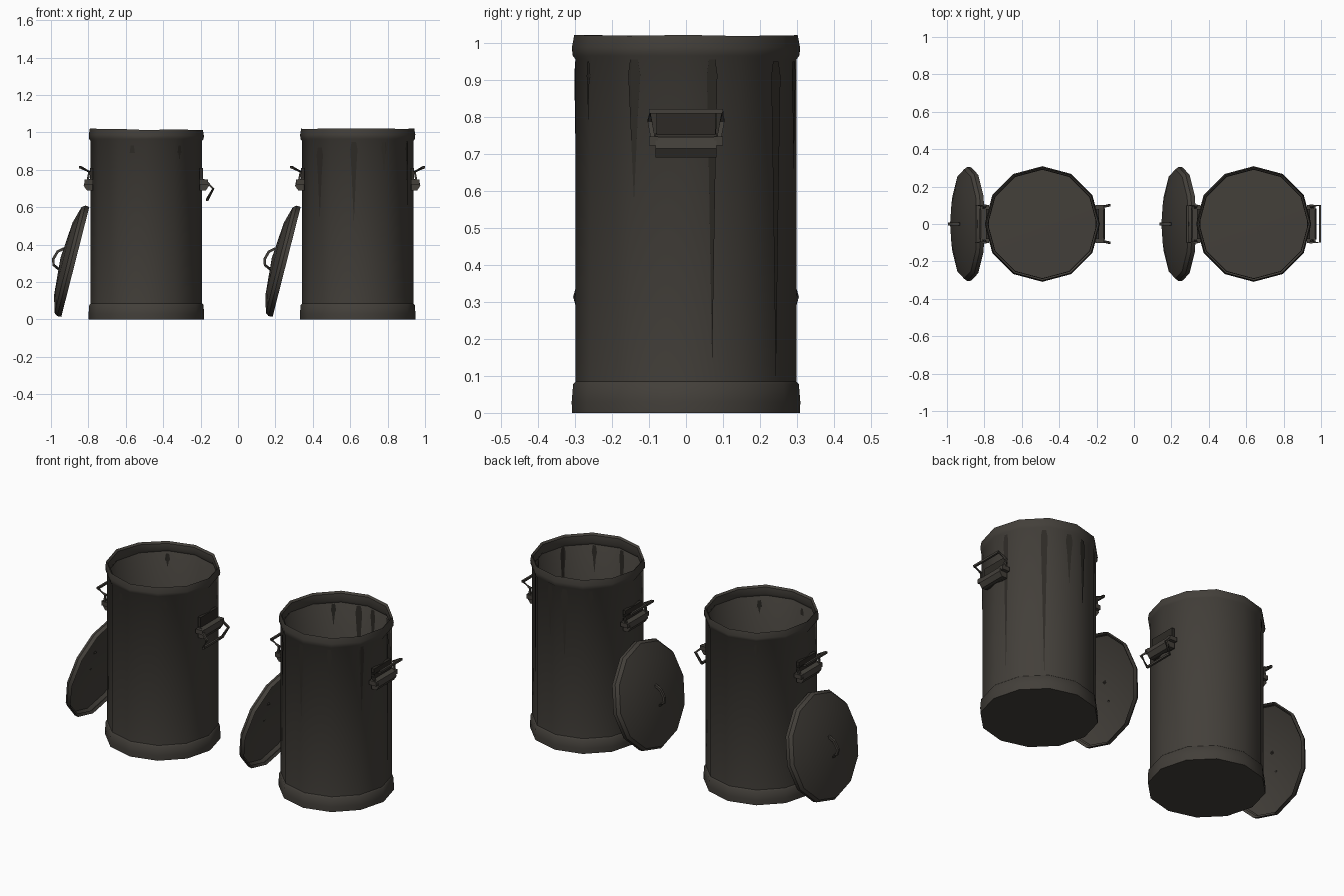
import bpy, bmesh, math, random
from mathutils import Matrix, Vector

if "Cube" in bpy.data.objects:
    bpy.data.objects.remove(bpy.data.objects["Cube"])

random.seed(4)
SIDES = 12


def material(name, col):
    m = bpy.data.materials.new(name)
    m.diffuse_color = (*col, 1)
    m.use_nodes = True
    m.node_tree.nodes["Principled BSDF"].inputs["Base Color"].default_value = m.diffuse_color
    return m


METAL = material("dull metal", (0.056, 0.050, 0.042))
DARK = material("dark dented metal", (0.026, 0.023, 0.019))


def finish(bm, name, mat, matrix, smooth=None):
    me = bpy.data.meshes.new(name)
    bm.to_mesh(me)
    bm.free()
    ob = bpy.data.objects.new(name, me)
    bpy.context.collection.objects.link(ob)
    me.materials.append(mat)
    ob.matrix_world = matrix
    if smooth:
        bpy.ops.object.select_all(action='DESELECT')
        ob.select_set(True)
        bpy.context.view_layer.objects.active = ob
        bpy.ops.object.shade_smooth_by_angle(angle=math.radians(smooth))
    return ob


def lathe(name, profile, matrix, mat=METAL, jitter=0.0, smooth=40):
    """Revolve an (r, z) profile; r = 0 becomes a single pole."""
    bm = bmesh.new()
    rings = []
    wobble = [random.uniform(-jitter, jitter) for _ in range(SIDES)]
    for r, z in profile:
        if r == 0:
            rings.append([bm.verts.new((0, 0, z))] * SIDES)
            continue
        ring = []
        for i in range(SIDES):
            a = math.tau * i / SIDES
            dz = wobble[i] - jitter if z > 0.98 else 0   # uneven rim
            ring.append(bm.verts.new((r * math.cos(a), r * math.sin(a), z + dz)))
        rings.append(ring)
    for lo, hi in zip(rings, rings[1:]):
        for i in range(SIDES):
            j = (i + 1) % SIDES
            bm.faces.new(list(dict.fromkeys((lo[i], lo[j], hi[j], hi[i]))))
    return finish(bm, name, mat, matrix, smooth)


def bar(name, points, matrix, w=0.012, mat=METAL):
    """Square bar along a path."""
    bm = bmesh.new()
    pts = [Vector(p) for p in points]
    rings = []
    for i, p in enumerate(pts):
        t = (pts[min(i + 1, len(pts) - 1)] - pts[max(i - 1, 0)]).normalized()
        ref = Vector((0, 0, 1)) if abs(t.z) < 0.8 else Vector((1, 0, 0))
        u = t.cross(ref).normalized()
        v = t.cross(u)
        rings.append([bm.verts.new(p + (u * a + v * b) * w / 2)
                      for a, b in ((-1, -1), (1, -1), (1, 1), (-1, 1))])
    for lo, hi in zip(rings, rings[1:]):
        for i in range(4):
            j = (i + 1) % 4
            bm.faces.new((lo[i], lo[j], hi[j], hi[i]))
    bm.faces.new(rings[0])
    bm.faces.new(rings[-1])
    bmesh.ops.recalc_face_normals(bm, faces=bm.faces)
    return finish(bm, name, mat, matrix)


def extrude_y(name, outline, half, matrix, mat=METAL):
    """Prism with an (x, z) outline, running along y."""
    bm = bmesh.new()
    face = bm.faces.new([bm.verts.new((x, -half, z)) for x, z in outline])
    new = bmesh.ops.extrude_face_region(bm, geom=[face])["geom"]
    bmesh.ops.translate(bm, vec=(0, 2 * half, 0),
                        verts=[g for g in new if isinstance(g, bmesh.types.BMVert)])
    bmesh.ops.recalc_face_normals(bm, faces=bm.faces)
    return finish(bm, name, mat, matrix)


def wall_point(angle, z, off):
    step = math.tau / SIDES
    r = 0.298 * math.cos(step / 2) / math.cos(angle % step - step / 2) + off
    return (r * math.cos(angle), r * math.sin(angle), z)


def streak(deg, top, tip, width, matrix):
    """Tapered dent plate that hugs the wall, on both faces of it."""
    bm = bmesh.new()
    mid, half = math.radians(deg), width / 0.6
    shape = [(top, 0.6), (top - 0.04, 1.0), (top * 0.6 + tip * 0.4, 0.6), (tip, 0.03)]
    for off in (0.004, -0.004):
        rows = [[bm.verts.new(wall_point(mid + half * k * s / 2, z, off))
                 for s in range(-2, 3)] for z, k in shape]
        for a, b in zip(rows, rows[1:]):
            for i in range(4):
                bm.faces.new((a[i], b[i], b[i + 1], a[i + 1]) if off > 0 else
                             (a[i], a[i + 1], b[i + 1], b[i]))
    finish(bm, "wall_streak", DARK, matrix)


def side_handle(matrix, hanging):
    # Backing plate, scooped bracket and pivot lugs
    extrude_y("handle_plate", [(0.285, 0.69), (0.302, 0.69), (0.302, 0.81), (0.285, 0.81)],
              0.08, matrix, DARK)
    extrude_y("handle_bracket", [(0.29, 0.69), (0.318, 0.69), (0.335, 0.715),
                                 (0.328, 0.745), (0.29, 0.755)], 0.082, matrix)
    for s in (-1, 1):
        bar("handle_lug", [(0.285, s * 0.088, 0.735), (0.33, s * 0.088, 0.735)], matrix, 0.025)
    # Swinging bail
    if hanging:
        arm = [(0.315, 0.09, 0.74), (0.358, 0.1, 0.70), (0.325, 0.09, 0.64)]
    else:
        arm = [(0.315, 0.088, 0.735), (0.305, 0.098, 0.79), (0.355, 0.098, 0.815)]
    bar("handle_bail", arm + [(x, -y, z) for x, y, z in reversed(arm)], matrix)


def can(cx, streaks, right_hanging, jitter):
    at = Matrix.Translation((cx, 0, 0))
    # Floor, flared base band, wall and rolled rim in one sheet
    lathe("can_body", [(0, 0.004), (0.308, 0), (0.309, 0.03), (0.305, 0.078),
                       (0.298, 0.085), (0.298, 0.955), (0.306, 0.965), (0.308, 0.99),
                       (0.302, 1.022), (0.292, 1.012), (0.290, 0.97), (0.297, 0.955)],
          at, jitter=jitter)
    for s in streaks:
        streak(*s, at)
    side_handle(at, right_hanging)
    side_handle(at @ Matrix.Rotation(math.pi, 4, 'Z'), False)
    # Domed lid leaning against the left side
    lean = (Matrix.Translation((cx - 0.38, 0, 0.308))
            @ Matrix.Rotation(math.radians(-75.7), 4, 'Y'))
    lathe("lid", [(0.290, 0.012), (0.303, 0), (0.305, 0.022), (0.292, 0.04),
                  (0.20, 0.066), (0, 0.082)], lean, smooth=35)
    bar("lid_handle", [(-0.06, 0, 0.075), (-0.045, 0, 0.108), (-0.015, 0, 0.118),
                       (0.03, 0, 0.105), (0.055, 0, 0.075)], lean, 0.014)


# Left can: a few short marks below the rim
can(-0.49, [(307, 0.93, 0.85, 0.03), (120, 0.94, 0.86, 0.03), (255, 0.93, 0.90, 0.03)],
    True, 0.006)
# Right can: long tapered streaks (angle, top, tip, width)
can(0.64, [(226, 0.92, 0.55, 0.05), (266, 0.95, 0.53, 0.04), (298, 0.95, 0.79, 0.03),
           (332, 0.955, 0.58, 0.035), (14, 0.955, 0.15, 0.03), (55, 0.95, 0.10, 0.035),
           (82, 0.95, 0.66, 0.04), (100, 0.95, 0.55, 0.04), (128, 0.95, 0.82, 0.03)],
    False, 0.002)
